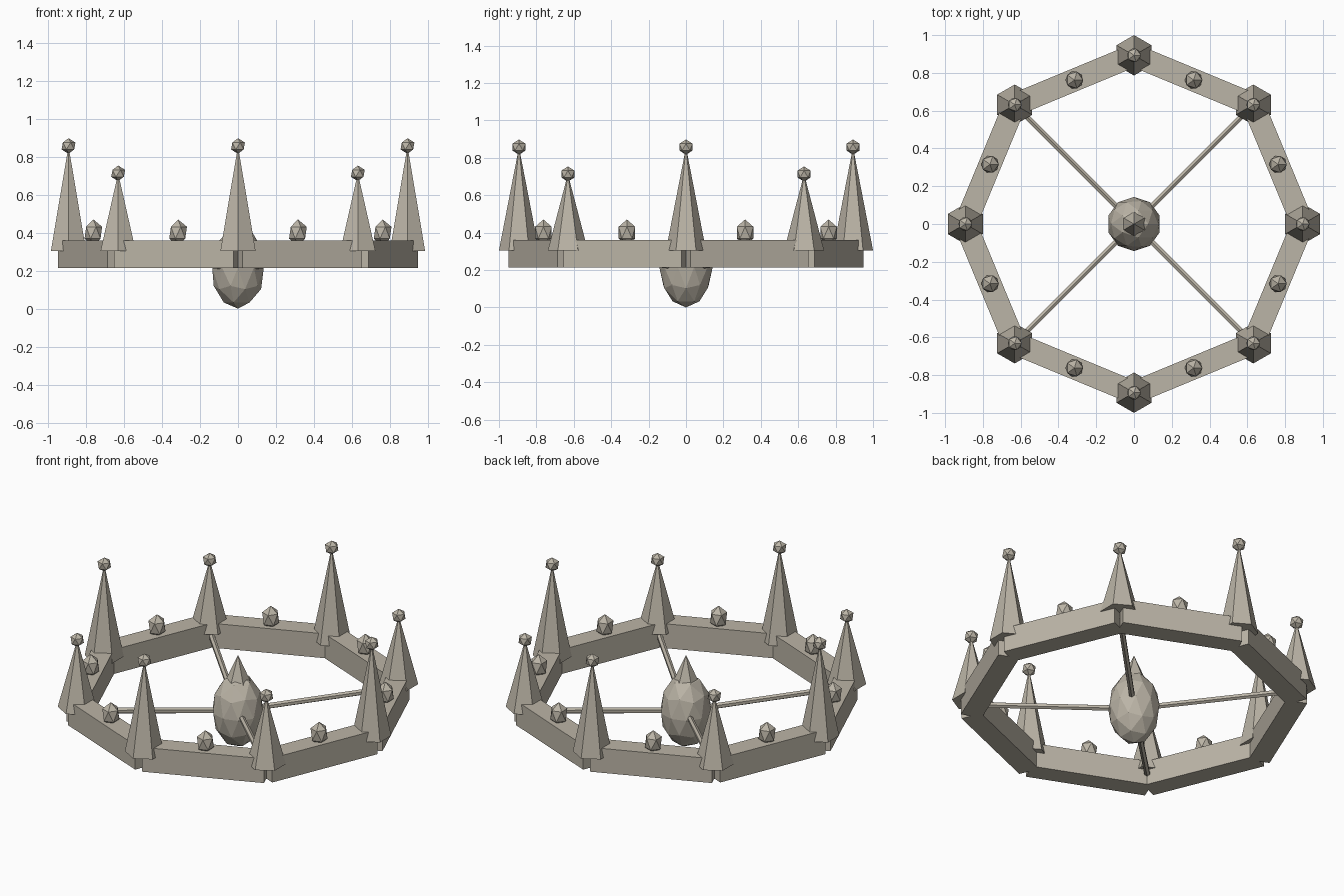
import bpy
import math
from mathutils import Vector

cube = bpy.data.objects.get("Cube")
if cube:
    bpy.data.objects.remove(cube, do_unlink=True)

# One stone colour for everything
stone = bpy.data.materials.new("warm_grey_stone")
stone.use_nodes = True
colour = (0.50, 0.46, 0.385, 1.0)
stone.diffuse_color = colour
stone.node_tree.nodes["Principled BSDF"].inputs["Base Color"].default_value = colour

RADIUS = 0.893      # ring corner radius
SIDES = 8
BAND_LOW, BAND_HIGH = 0.213, 0.36
BAND_WIDTH = 0.12


def finish(name):
    obj = bpy.context.object
    obj.name = name
    obj.data.name = name
    obj.data.materials.append(stone)
    return obj


def spike(name, x, y, base, tip, radius):
    bpy.ops.mesh.primitive_cone_add(vertices=6, radius1=radius, radius2=0,
                                    depth=tip - base,
                                    location=(x, y, (base + tip) / 2))
    return finish(name)


def faceted_ball(name, centre, radius, height, detail=1):
    bpy.ops.mesh.primitive_ico_sphere_add(subdivisions=detail, radius=1,
                                          location=centre)
    obj = finish(name)
    obj.scale = (radius, radius, height)
    return obj


def rod(name, start, end, radius):
    start, end = Vector(start), Vector(end)
    bpy.ops.mesh.primitive_cylinder_add(vertices=6, radius=radius,
                                        depth=(end - start).length,
                                        location=(start + end) / 2)
    obj = finish(name)
    obj.rotation_euler = (end - start).to_track_quat('Z', 'Y').to_euler()
    return obj


step = math.tau / SIDES
chord = 2 * RADIUS * math.sin(step / 2)
apothem = RADIUS * math.cos(step / 2)

for i in range(SIDES):
    # Corner spire with a faceted finial, taller on the main axes
    a = i * step
    x, y = RADIUS * math.cos(a), RADIUS * math.sin(a)
    tip = 0.857 if i % 2 == 0 else 0.713
    spike(f"spire_{i}", x, y, 0.305, tip, 0.107)
    faceted_ball(f"finial_{i}", (x, y, tip), 0.041, 0.041)

    # Spoke from the orb to each diagonal corner
    if i % 2:
        rod(f"spoke_{i}", (0, 0, 0.215), (x, y, 0.285), 0.017)

    # Straight band section with a gem on its middle
    m = a + step / 2
    x, y = apothem * math.cos(m), apothem * math.sin(m)
    bpy.ops.mesh.primitive_cube_add(size=1, location=(x, y, (BAND_LOW + BAND_HIGH) / 2))
    band = finish(f"band_{i}")
    band.scale = (BAND_WIDTH, chord, BAND_HIGH - BAND_LOW)
    band.rotation_euler.z = m
    faceted_ball(f"gem_{i}", (x, y, 0.4), 0.052, 0.07)

# Hanging central orb with its point
faceted_ball("centre_orb", (0, 0, 0.217), 0.143, 0.217, detail=2)
spike("orb_point", 0, 0, 0.39, 0.55, 0.07)
